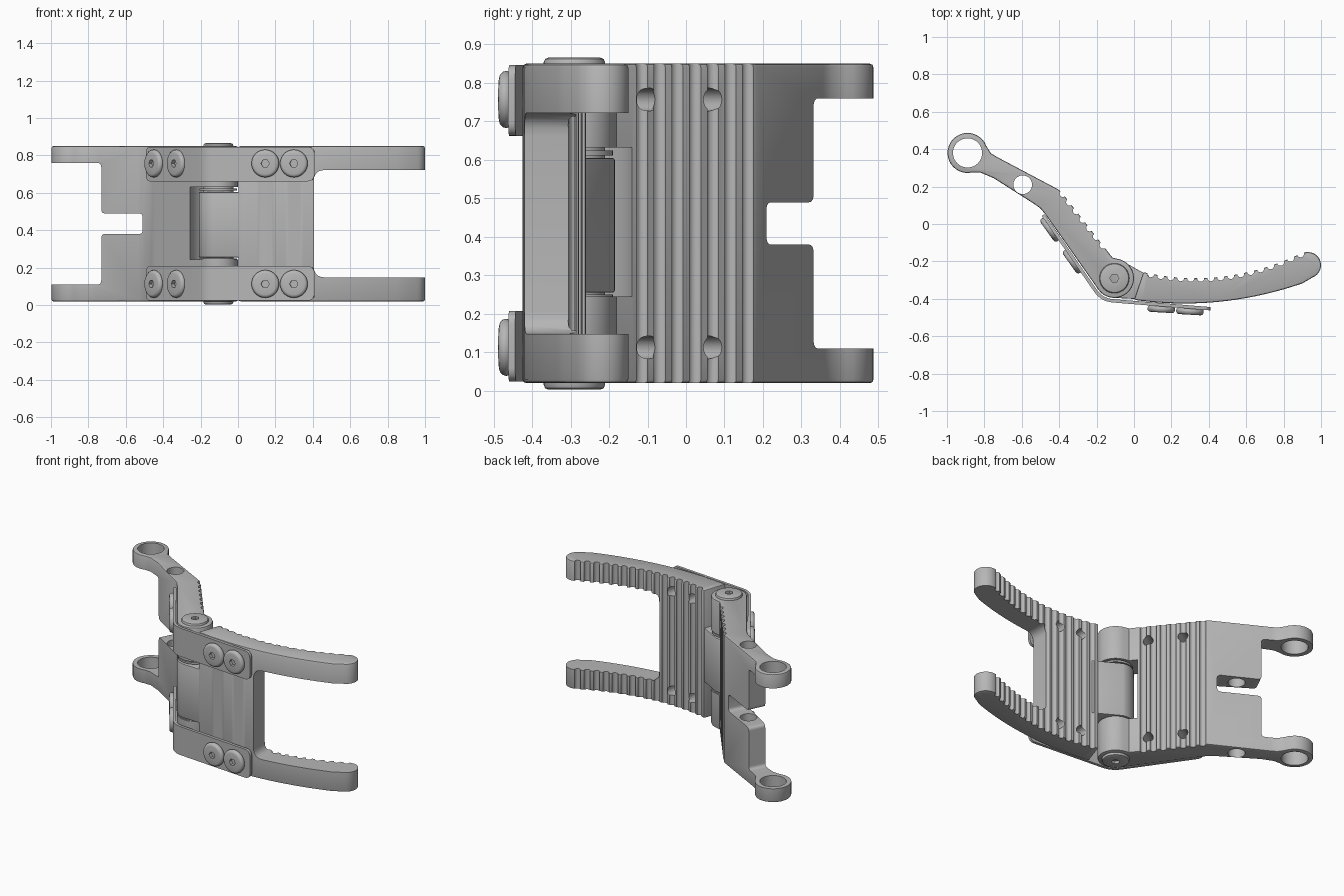
import bpy, bmesh
from math import cos, sin, radians, pi
from mathutils import Vector

old = bpy.data.objects.get("Cube")
if old:
    bpy.data.objects.remove(old, do_unlink=True)

grey = bpy.data.materials.new("satin grey")
grey.use_nodes = True
grey.diffuse_color = (0.47, 0.47, 0.47, 1)
grey.node_tree.nodes["Principled BSDF"].inputs["Base Color"].default_value = (0.47, 0.47, 0.47, 1)

HINGE = Vector((-0.105, -0.29))
LOW, HIGH = 0.02, 0.85
MID = (LOW + HIGH) / 2
BOLT_Z = (0.113, 0.757)


def arc(c, r, a, b, n):
    """Points on an arc between two angles in degrees."""
    return [(c[0] + r * cos(radians(a + (b - a) * i / n)),
             c[1] + r * sin(radians(a + (b - a) * i / n))) for i in range(n + 1)]


def circle(c, r, n=40):
    return arc(c, r, 0, 360, n)[:-1]


def fillet(pts, r, n=5):
    """Round every corner of a polygon."""
    out = []
    for i, p in enumerate(pts):
        p = Vector(p)
        a = p + (Vector(pts[i - 1]) - p).normalized() * r
        b = p + (Vector(pts[(i + 1) % len(pts)]) - p).normalized() * r
        for k in range(n + 1):
            t = k / n
            out.append(a * (1 - t) ** 2 + p * 2 * t * (1 - t) + b * t * t)
    return out


def upright(u, v, w):
    return (u, v, w)


def frame(origin, normal):
    """Place a profile on a vertical plane that faces the given direction."""
    o, n = Vector(origin), Vector((normal[0], normal[1], 0)).normalized()
    side = Vector((-n.y, n.x, 0))
    return lambda u, v, w: o + side * u + Vector((0, 0, v)) + n * w


def prism(name, pts, w0, w1, place=upright):
    bm = bmesh.new()
    ends = [[bm.verts.new(place(p[0], p[1], w)) for p in pts] for w in (w0, w1)]
    bm.faces.new(ends[0])
    bm.faces.new(ends[1])
    n = len(pts)
    for i in range(n):
        j = (i + 1) % n
        bm.faces.new((ends[0][i], ends[0][j], ends[1][j], ends[1][i]))
    bmesh.ops.recalc_face_normals(bm, faces=bm.faces)
    me = bpy.data.meshes.new(name)
    bm.to_mesh(me)
    bm.free()
    ob = bpy.data.objects.new(name, me)
    bpy.context.collection.objects.link(ob)
    return ob


def finish(ob, bevel=0.0, cutters=(), segments=2):
    """Bevel the edges, cut away the cutters, then shade."""
    if bevel:
        m = ob.modifiers.new("edge", 'BEVEL')
        m.width, m.segments = bevel, segments
        m.limit_method, m.angle_limit = 'ANGLE', radians(50)
    for c in cutters:
        m = ob.modifiers.new("cut", 'BOOLEAN')
        m.operation, m.solver, m.object = 'DIFFERENCE', 'EXACT', c
    bpy.context.view_layer.update()
    dg = bpy.context.evaluated_depsgraph_get()
    me = bpy.data.meshes.new_from_object(ob.evaluated_get(dg))
    ob.modifiers.clear()
    ob.data = me
    for c in cutters:
        bpy.data.objects.remove(c, do_unlink=True)
    me.materials.clear()
    me.materials.append(grey)
    bpy.ops.object.select_all(action='DESELECT')
    ob.select_set(True)
    bpy.context.view_layer.objects.active = ob
    bpy.ops.object.shade_smooth_by_angle(angle=radians(32))
    return ob


def groove(p):
    return prism("groove_cutter", circle(p, 0.019, 12), -0.1, 1)


# Bolt positions on both sides of the hinge, with outward directions
LINK_OUT, FINGER_OUT = (-0.816, -0.58), (-0.06, -1)
link_bolts = [(-0.435, -0.02), (-0.315, -0.19)]
finger_bolts = [(0.147, -0.437), (0.3, -0.449)]


def bolt_holes(spots, out):
    return [prism("hole_cutter", circle((0, 0), 0.03, 20), -0.4, 0.005, frame((x, y, z), out))
            for x, y in spots for z in BOLT_Z]


# Rear link: ring ends, notched panel, grooved grip and hinge knuckles
RING = (-0.89, 0.38)
link_shape = (arc(RING, 0.107, 20, 285, 26) + [(-0.82, 0.275), (-0.75, 0.245), (-0.53, 0.105),
              (-0.5, 0.083), (-0.475, 0.053)] + arc(HINGE, 0.105, 215, 435, 26)
              + [(-0.115, -0.18), (-0.15, -0.135), (-0.385, 0.167), (-0.405, 0.185), (-0.73, 0.357),
                 (-0.765, 0.378)])
window = fillet([(-1.3, 0.11), (-0.73, 0.11), (-0.73, 0.38), (-0.51, 0.38),
                 (-0.51, 0.49), (-0.73, 0.49), (-0.73, 0.76), (-1.3, 0.76)], 0.022)
cuts = [prism("window_cutter", window, -0.4, 0.4,
              lambda u, v, w: (u + 0.5 * w, 0.09 - 0.66 * (u + 0.51) + w, v)),
        prism("barrel_cutter", circle(HINGE, 0.155, 48), 0.245, 0.632),
        prism("ring_cutter", circle(RING, 0.078), -0.1, 1),
        prism("cross_hole_cutter", circle((-0.595, 0.21), 0.05, 32), -0.1, 1)]
start, end = Vector((-0.38, 0.163)), Vector((-0.165, -0.113))
cuts += [groove(start.lerp(end, i / 6)) for i in range(7)]
cuts += bolt_holes(link_bolts, LINK_OUT)
finish(prism("rear_link", link_shape, LOW, HIGH), 0.009, cuts)


# Front finger: curved fork with a grooved inner face
def inner(x):
    return (x, -0.29 + (x - 0.33) ** 2 / 2.4)


def outer(x):
    return (x, -0.425 + (x - 0.27) ** 2 / 3.7)


finger_shape = ([outer(0.9 * i / 18) for i in range(19)]
                + arc((0.93, -0.22), 0.07, -68, 100, 14)
                + [inner(0.89 - 0.84 * i / 18) for i in range(19)])
fork = fillet([(0.405, 0.148), (1.3, 0.148), (1.3, 0.722), (0.405, 0.722)], 0.06)
cuts = [prism("fork_cutter", fork, -1, 1, lambda u, v, w: (u, w, v))]
cuts += [groove(inner(0.09 + 0.8 * i / 15)) for i in range(16)]
cuts += bolt_holes(finger_bolts, FINGER_OUT)
finish(prism("front_finger", finger_shape, LOW, HIGH), 0.01, cuts)

# Finger barrel that sits between the link knuckles
barrel_shape = arc(HINGE, 0.105, 75, 265, 28) + [(0.03, -0.402), (0.08, -0.4), (0.08, -0.275), (0.03, -0.25)]
finish(prism("finger_barrel", barrel_shape, 0.255, 0.605), 0.006)

# Hinge pin with socket ends, and its washers
pin_cuts = [prism("socket_cutter", circle(HINGE, 0.024, 6), a, b) for a, b in ((-0.1, 0.02), (0.845, 1))]
finish(prism("hinge_pin", circle(HINGE, 0.08), 0.003, 0.866), 0.013, pin_cuts)
for name, z in (("lower_washer", 0.238), ("upper_washer", 0.612)):
    finish(prism(name, circle(HINGE, 0.1), z, z + 0.012))

# Bent straps that cross the hinge at top and bottom
THICK = 0.018
path = [Vector(p) for p in [(-0.478, 0.053)] + arc(HINGE, 0.112, 215, 265, 8) + [(0.41, -0.444)]]
outside = []
for i, p in enumerate(path):
    t = (path[min(i + 1, len(path) - 1)] - path[max(i - 1, 0)]).normalized()
    outside.append(p + Vector((t.y, -t.x)) * THICK)
for name, z0, z1 in (("lower_strap", 0.024, 0.208), ("upper_strap", 0.662, 0.846)):
    strap = prism(name, outside + path[::-1], z0, z1)
    bm = bmesh.new()
    bm.from_mesh(strap.data)
    corners = [e for e in bm.edges if e.calc_length() < THICK * 1.1
               and all(v.co.x < -0.45 or v.co.x > 0.38 for v in e.verts)]
    bmesh.ops.bevel(bm, geom=corners, offset=0.035, segments=5, profile=0.5, affect='EDGES')
    bm.to_mesh(strap.data)
    bm.free()
    finish(strap)

# Domed socket bolts
for side, spots, out in (("link", link_bolts, LINK_OUT), ("finger", finger_bolts, FINGER_OUT)):
    for i, (x, y) in enumerate(spots):
        for level, z in zip(("lower", "upper"), BOLT_Z):
            place = frame((x, y, z), out)
            socket = prism("socket_cutter", circle((0, 0), 0.022, 6), 0.016, 0.1, place)
            head = prism(f"{side}_{level}_bolt_{i + 1}", circle((0, 0), 0.074), 0, 0.036, place)
            finish(head, 0.017, [socket], 3)
